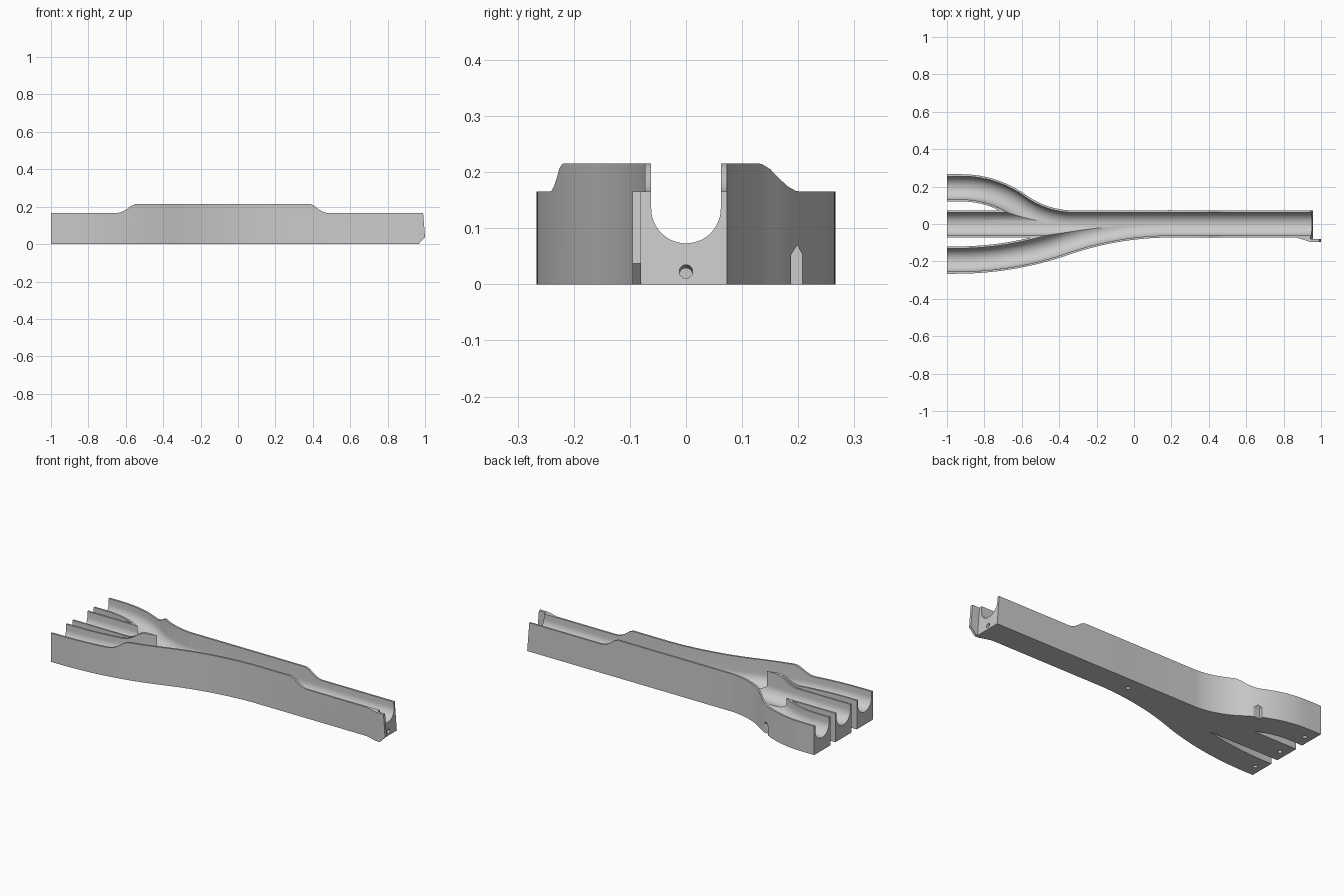
import bpy, bmesh, math

cube = bpy.data.objects.get("Cube")
if cube:
    bpy.data.objects.remove(cube, do_unlink=True)

HALF = 0.073            # half width of a lane
LOW, HIGH = 0.165, 0.215
GROOVE_R, GROOVE_Z = 0.062, 0.135
TILT = 0.078            # lean of the single end

grey = bpy.data.materials.new("light grey")
grey.use_nodes = True
colour = (0.6, 0.6, 0.6, 1)
grey.diffuse_color = colour
grey.node_tree.nodes["Principled BSDF"].inputs["Base Color"].default_value = colour


def loft(name, rings):
    """Closed solid through a list of equal rings."""
    bm = bmesh.new()
    loops = [[bm.verts.new(p) for p in ring] for ring in rings]
    n = len(loops[0])
    for a, b in zip(loops, loops[1:]):
        for i in range(n):
            j = (i + 1) % n
            bm.faces.new((a[i], a[j], b[j], b[i]))
    bm.faces.new(loops[0][::-1])
    bm.faces.new(loops[-1])
    bmesh.ops.recalc_face_normals(bm, faces=bm.faces)
    mesh = bpy.data.meshes.new(name)
    bm.to_mesh(mesh)
    bm.free()
    mesh.materials.append(grey)
    obj = bpy.data.objects.new(name, mesh)
    bpy.context.collection.objects.link(obj)
    return obj


def prism(name, outline, axis, start, end):
    """Outline in the other two axes, extruded along the given axis."""
    place = {"x": lambda u, v, h: (h, u, v),
             "y": lambda u, v, h: (u, h, v),
             "z": lambda u, v, h: (u, v, h)}[axis]
    return loft(name, [[place(u, v, h) for u, v in outline] for h in (start, end)])


def circle(u, v, r, n=20):
    return [(u + r * math.cos(math.tau * i / n), v + r * math.sin(math.tau * i / n))
            for i in range(n)]


def sweep(name, path, profile):
    """Profile of (sideways, height) pairs carried along (x, y, heading)."""
    return loft(name, [[(x - math.sin(a) * s, y + math.cos(a) * s, z) for s, z in profile]
                       for x, y, a in path])


def s_curve(x0, y0, x1, y1, first_x, steps=16):
    """Straight lead-in, then two equal tangent arcs."""
    dx, dy = x1 - x0, y1 - y0
    theta = 2 * math.atan2(abs(dy), dx)
    r = dx / (2 * math.sin(theta))
    side = math.copysign(1, dy)
    path = [(first_x, y0, 0)]
    for i in range(steps + 1):
        a = theta * i / steps
        path.append((x0 + r * math.sin(a), y0 + side * r * (1 - math.cos(a)), side * a))
    for i in range(steps - 1, -1, -1):
        a = theta * i / steps
        path.append((x1 - r * math.sin(a), y1 - side * r * (1 - math.cos(a)), side * a))
    return path


def combine(target, other, operation):
    mod = target.modifiers.new("cut", "BOOLEAN")
    mod.operation = operation
    mod.solver = "EXACT"
    mod.object = other
    bpy.context.view_layer.objects.active = target
    bpy.ops.object.modifier_apply(modifier=mod.name)
    bpy.data.objects.remove(other, do_unlink=True)


def lanes(first_x, last_x):
    return [[(first_x, 0, 0), (last_x, 0, 0)],
            s_curve(-0.92, 0.193, -0.32, -0.0007, first_x),
            s_curve(-0.95, -0.193, 0.2, 0.0007, first_x)]


# Solid body: one straight lane and two curved branches
block = [(-HALF, 0), (HALF, 0), (HALF, HIGH), (-HALF, HIGH)]
straight, *branches = lanes(-1, 0.98)
body = sweep("track_body", straight, block)
for path in branches:
    combine(body, sweep("branch_block", path, block), "UNION")

# Connector tab beside the single end
tab = [(0.86, -0.07), (0.94, -0.095), (1.0, -0.095), (1.0, -0.068)]
combine(body, prism("connector_tab", tab, "z", 0, 0.2), "UNION")

# Lowered walls at both ends, with soft ramps
ramp = [(0, 1), (0.08, 0.97), (0.25, 0.8), (0.45, 0.45), (0.65, 0.18), (0.85, 0.03), (1, 0)]
for top_x, low_x, far_x in ((-0.54, -0.66, -1.1), (0.38, 0.49, 1.1)):
    outline = [(top_x, 0.3)]
    outline += [(top_x + (low_x - top_x) * t, LOW + (HIGH - LOW) * h) for t, h in ramp]
    outline += [(far_x, LOW), (far_x, 0.3)]
    combine(body, prism("wall_cutter", outline, "y", -0.5, 0.5), "DIFFERENCE")

# Leaning end face, leaving the tab standing proud, and the tab's own chamfer
end_x = 0.957
end = [(end_x + 0.1 * TILT, -0.1), (end_x - 0.3 * TILT, 0.3), (1.1, 0.3), (1.1, -0.1)]
combine(body, prism("end_cutter", end, "y", -0.08, 0.2), "DIFFERENCE")
chamfer = [(0.93, -0.037), (1.0, 0.037), (0.988, 0.19), (1.1, 0.19), (1.1, -0.037)]
combine(body, prism("tab_chamfer", chamfer, "y", -0.2, -0.03), "DIFFERENCE")

# Small round holes underneath and in the single end
for x, y in ((-0.955, 0.193), (-0.955, 0), (-0.955, -0.193), (0.04, 0)):
    combine(body, prism("pin_hole", circle(x, y, 0.012), "z", -0.02, 0.03), "DIFFERENCE")
hole = [[(x, y, z - (end_x - x) * TILT) for y, z in circle(0, 0.023, 0.012)]
        for x in (0.88, 1.0)]
combine(body, loft("end_hole", hole), "DIFFERENCE")

# Pointed notch in the outer wall of the short branch
notch = [(0.187, -0.02), (0.209, -0.02), (0.209, 0.052), (0.198, 0.07), (0.187, 0.052)]
combine(body, prism("notch_cutter", notch, "x", -0.665, -0.62), "DIFFERENCE")

# Round-bottomed grooves
groove = [(-GROOVE_R, 0.3)]
for i in range(25):
    a = math.pi + math.pi * i / 24
    groove.append((GROOVE_R * math.cos(a), GROOVE_Z + GROOVE_R * math.sin(a)))
groove.append((GROOVE_R, 0.3))
for path in lanes(-1.05, 1.1):
    combine(body, sweep("groove_cutter", path, groove), "DIFFERENCE")

# Smooth curves, sharp rims
bpy.ops.object.select_all(action="DESELECT")
body.select_set(True)
bpy.context.view_layer.objects.active = body
bpy.ops.object.shade_smooth_by_angle(angle=math.radians(25))
